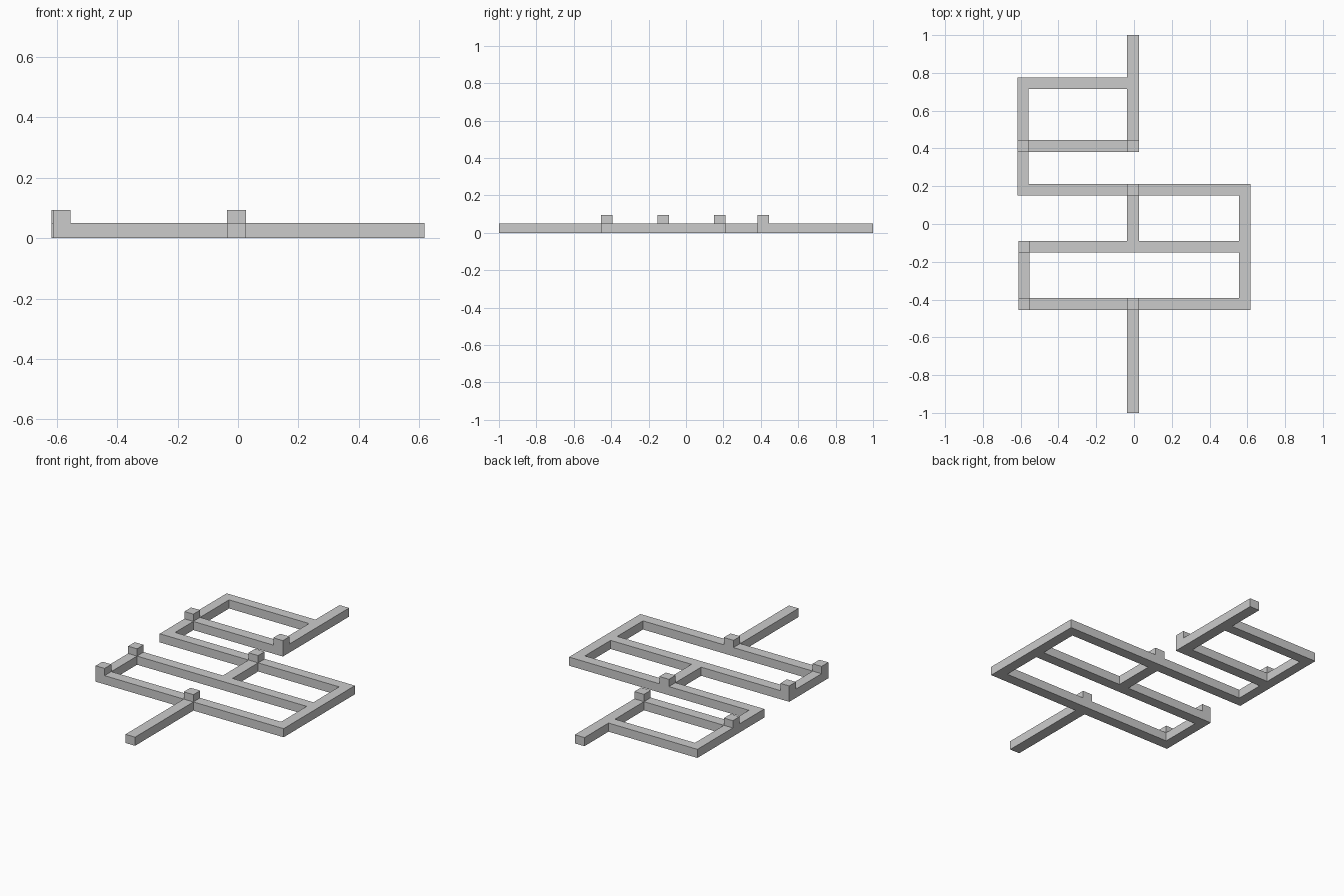
import bpy, bmesh, math

if "Cube" in bpy.data.objects:
    bpy.data.objects.remove(bpy.data.objects["Cube"])

BAR_H, BLOCK_H = 0.051, 0.094

# Column / row bands used by the bars (min, max)
SPINE = (-0.036, 0.027)
LEFT_A, LEFT_B, RIGHT = (-0.617, -0.559), (-0.612, -0.554), (0.556, 0.617)
ROW_1, ROW_2, ROW_3 = (0.715, 0.775), (0.381, 0.444), (0.15, 0.211)
ROW_4, ROW_5 = (-0.152, -0.09), (-0.455, -0.392)


def solid_from_plan(name, parts):
    """Merge rectangular blocks (xband, yband, height) into one clean shell."""
    xs = sorted({v for p in parts for v in p[0]})
    ys = sorted({v for p in parts for v in p[1]})
    zs = [0.0] + sorted({p[2] for p in parts})
    axes = (xs, ys, zs)

    filled = set()
    for i in range(len(xs) - 1):
        for j in range(len(ys) - 1):
            cx, cy = (xs[i] + xs[i + 1]) / 2, (ys[j] + ys[j + 1]) / 2
            for k in range(len(zs) - 1):
                if any(x[0] < cx < x[1] and y[0] < cy < y[1] and zs[k] < h
                       for x, y, h in parts):
                    filled.add((i, j, k))

    bm = bmesh.new()
    verts = {}

    def vert(c):
        if c not in verts:
            verts[c] = bm.verts.new([axes[a][c[a]] for a in range(3)])
        return verts[c]

    # Only faces between a filled and an empty cell are kept
    for cell in sorted(filled):
        for a in range(3):
            b, c = (a + 1) % 3, (a + 2) % 3
            for side in (0, 1):
                near = list(cell)
                near[a] += 1 if side else -1
                if tuple(near) in filled:
                    continue
                ring = []
                for u, v in ((0, 0), (1, 0), (1, 1), (0, 1)):
                    p = list(cell)
                    p[a] += side
                    p[b] += u
                    p[c] += v
                    ring.append(vert(tuple(p)))
                bm.faces.new(ring if side else ring[::-1])

    bmesh.ops.dissolve_limit(bm, angle_limit=math.radians(1),
                             verts=bm.verts[:], edges=bm.edges[:])
    mesh = bpy.data.meshes.new(name)
    bm.to_mesh(mesh)
    bm.free()
    obj = bpy.data.objects.new(name, mesh)
    bpy.context.collection.objects.link(obj)
    return obj


def span(a, b):
    """Band reaching from the start of a to the end of b."""
    return (a[0], b[1])


# Upper branch: top lead, small loop on the left
upper = [
    (SPINE, (ROW_2[0], 1.0)),
    (span(LEFT_A, SPINE), ROW_1),
    (span(LEFT_A, SPINE), ROW_2),
    (LEFT_A, span(ROW_3, ROW_1)),
]
# Lower branch: wide loops, centre link, bottom lead
lower = [
    (span(LEFT_A, RIGHT), ROW_3),
    (span(LEFT_B, RIGHT), ROW_4),
    (span(LEFT_B, RIGHT), ROW_5),
    (RIGHT, span(ROW_5, ROW_3)),
    (LEFT_B, span(ROW_5, ROW_4)),
    (SPINE, span(ROW_4, ROW_3)),
    (SPINE, (-1.0, ROW_5[1])),
]
# Raised square blocks at the junctions
blocks = [(SPINE, ROW_2), (SPINE, ROW_3), (SPINE, ROW_5),
          (LEFT_A, ROW_2), (LEFT_B, ROW_4), (LEFT_B, ROW_5)]

solid_from_plan("bar_frame_with_junction_blocks",
                [(x, y, BAR_H) for x, y in upper + lower]
                + [(x, y, BLOCK_H) for x, y in blocks])
